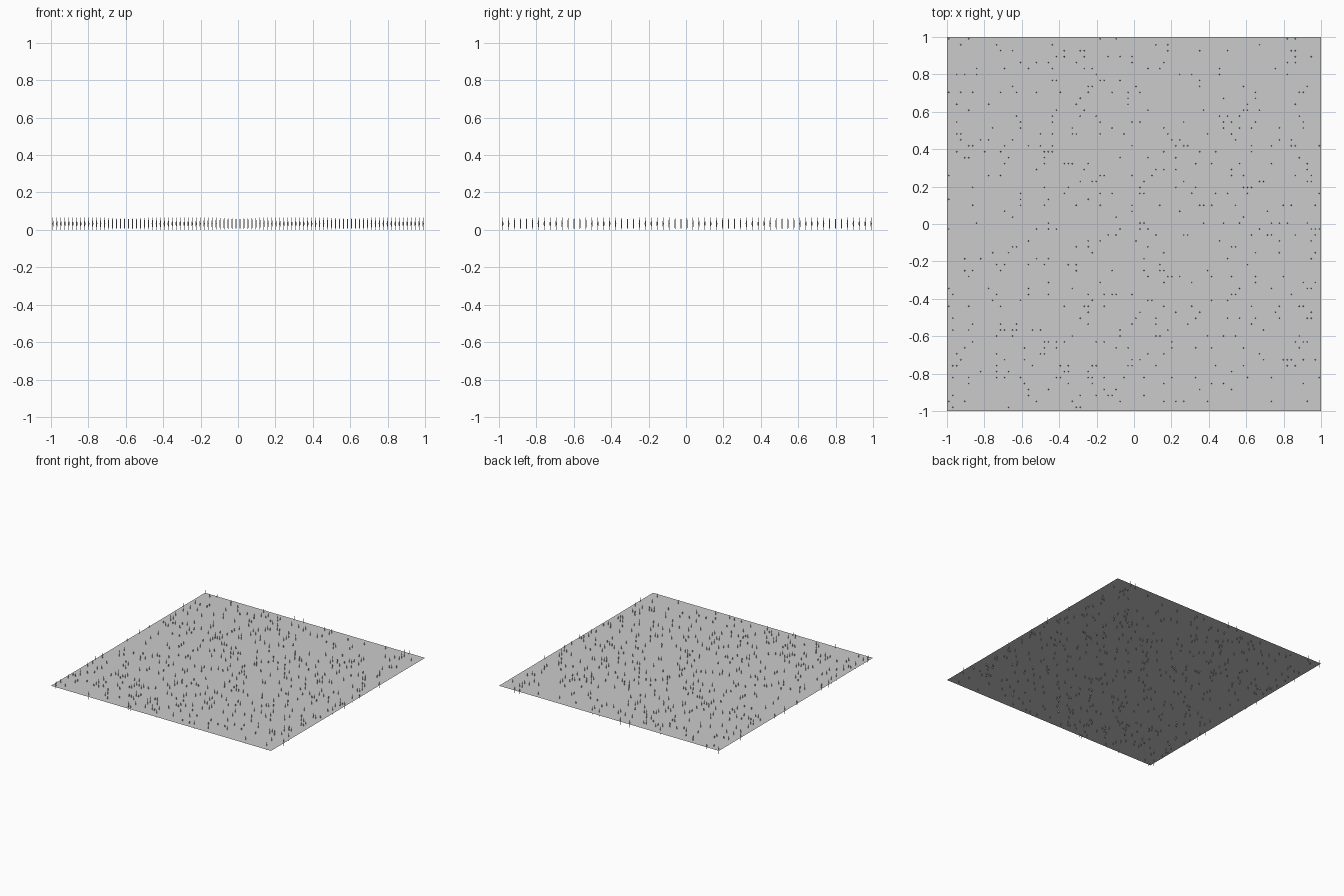
import bpy, bmesh, random
from mathutils import Matrix

if "Cube" in bpy.data.objects:
    bpy.data.objects.remove(bpy.data.objects["Cube"])

random.seed(7)
MID = 0.033          # sheet height; spikes pass through it
COLS, ROWS, COUNT = 94, 63, 560


def make_object(name, bm):
    mesh = bpy.data.meshes.new(name)
    bm.to_mesh(mesh)
    bm.free()
    obj = bpy.data.objects.new(name, mesh)
    bpy.context.collection.objects.link(obj)
    return obj


# flat square sheet
bm = bmesh.new()
bmesh.ops.create_grid(bm, x_segments=1, y_segments=1, size=1,
                      matrix=Matrix.Translation((0, 0, MID)))
make_object("ground_sheet", bm)

# slender double-pointed blades scattered on a fine lattice
bm = bmesh.new()
for cell in random.sample(range(COLS * ROWS), COUNT):
    x = -0.99 + 1.98 * (cell % COLS) / (COLS - 1)
    y = -0.98 + 1.97 * (cell // COLS) / (ROWS - 1)
    for sign in (1, -1):
        bmesh.ops.create_cone(
            bm, cap_ends=False, segments=4, radius1=0.0035, radius2=0.0008,
            depth=MID * 0.98,
            matrix=Matrix.Translation((x, y, MID + sign * MID * 0.49))
            @ Matrix.Diagonal((1, 1, sign, 1)))
bmesh.ops.remove_doubles(bm, verts=bm.verts, dist=0.0001)
bmesh.ops.recalc_face_normals(bm, faces=bm.faces)
make_object("grass_blades", bm)
